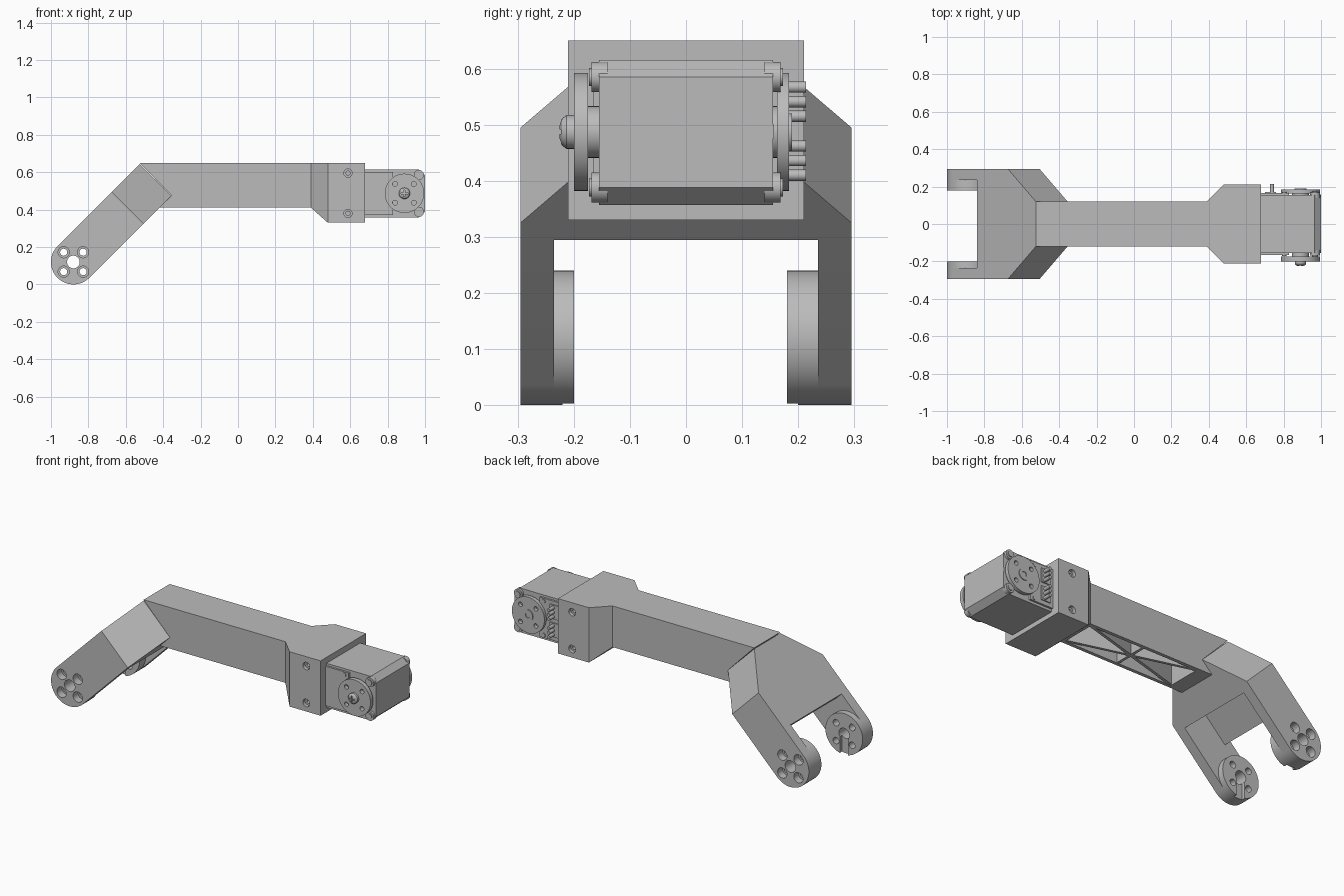
import bpy, bmesh, math
from mathutils import Matrix, Vector

old = bpy.data.objects.get("Cube")
if old:
    bpy.data.objects.remove(old)

grey = bpy.data.materials.new("plain grey")
grey.use_nodes = True
grey.diffuse_color = (0.5, 0.5, 0.5, 1)
grey.node_tree.nodes["Principled BSDF"].inputs["Base Color"].default_value = (0.5, 0.5, 0.5, 1)


def loft(name, loops, matrix=Matrix()):
    """Solid through matching loops of 3D points, capped at both ends."""
    bm = bmesh.new()
    rings = [[bm.verts.new(matrix @ Vector(p)) for p in loop] for loop in loops]
    for a, b in zip(rings, rings[1:]):
        for i in range(len(a)):
            j = (i + 1) % len(a)
            bm.faces.new((a[i], a[j], b[j], b[i]))
    bm.faces.new(rings[0])
    bm.faces.new(rings[-1])
    bmesh.ops.recalc_face_normals(bm, faces=bm.faces)
    mesh = bpy.data.meshes.new(name)
    bm.to_mesh(mesh)
    bm.free()
    mesh.materials.append(grey)
    obj = bpy.data.objects.new(name, mesh)
    bpy.context.collection.objects.link(obj)
    return obj


def side_prism(name, profile, y0, y1, matrix=Matrix()):
    return loft(name, [[(x, y, z) for x, z in profile] for y in (y0, y1)], matrix)


def box(name, x0, x1, y0, y1, z0, z1, matrix=Matrix()):
    return side_prism(name, [(x0, z0), (x1, z0), (x1, z1), (x0, z1)], y0, y1, matrix)


def arc(cx, cz, r, start, end, n):
    angles = [math.radians(start + (end - start) * i / n) for i in range(n + 1)]
    return [(cx + r * math.cos(a), cz + r * math.sin(a)) for a in angles]


def disc(name, cx, cz, r, y0, y1, n=40):
    return side_prism(name, arc(cx, cz, r, 0, 360, n)[:-1], y0, y1)


def cut(targets, cutter):
    cutter.hide_render = True
    for obj in targets:
        mod = obj.modifiers.new("cut", 'BOOLEAN')
        mod.operation = 'DIFFERENCE'
        mod.solver = 'EXACT'
        mod.object = cutter
        bpy.context.view_layer.objects.active = obj
        bpy.ops.object.modifier_apply(modifier=mod.name)
    bpy.data.objects.remove(cutter)


# Fork, laid out along its own axis and then tilted up
PX, PZ, R = -0.88, 0.12, 0.12
SPLIT, END = 0.41, 0.622
tilt = Matrix.Translation((PX, 0, PZ)) @ Matrix.Rotation(math.radians(-45), 4, 'Y')
side_profile = arc(0, 0, R, 90, 270, 32) + [(SPLIT, -R), (SPLIT, R)]
box("fork_top_plate", 0.177, SPLIT, -0.235, 0.235, 0.07, R, tilt)
box("fork_cross_wall", 0.367, SPLIT, -0.235, 0.235, -R, 0.07, tilt)
plan = [(SPLIT, -0.295), (END, -0.12), (END, 0.12), (SPLIT, 0.295)]
loft("fork_shoulder", [[(u, y, v) for u, y in plan] for v in (-R, R)], tilt)

for s, label, inner in ((-1, "right", 0.2), (1, "left", 0.18)):
    arm = side_prism(label + "_fork_arm", side_profile, s * 0.235, s * 0.295, tilt)
    pad = disc(label + "_fork_pad", PX, PZ, R, s * inner, s * 0.235, 64)
    cut([pad], box("slot", PX - 0.027, PX + 0.027, s * (inner - 0.02), s * (inner + 0.02), -0.02, PZ))
    cut([arm, pad], disc("hole", PX, PZ, 0.034, s * 0.1, s * 0.4))
    for dx in (-0.052, 0.052):
        for dz in (-0.052, 0.052):
            cut([arm, pad], disc("hole", PX + dx, PZ + dz, 0.019, s * 0.1, s * 0.4, 24))
            cut([arm], disc("counterbore", PX + dx, PZ + dz, 0.03, s * 0.25, s * 0.4, 24))

# Hollow beam, open underneath and cross braced
beam = side_prism("beam", [(-0.525, 0.65), (-0.355, 0.475), (-0.42, 0.41),
                           (0.39, 0.41), (0.39, 0.65)], -0.12, 0.12)
T0, T1, TY = -0.33, 0.375, 0.1
cut([beam], box("trough", T0, T1, -TY, TY, 0.35, 0.62))
mid = (T0 + T1) / 2
half = math.hypot(T1 - T0, 2 * TY) / 2 - 0.005
slant = math.atan2(2 * TY, T1 - T0)
for angle, length, label in ((slant, half, "first"), (-slant, half, "second"), (math.pi / 2, TY, "middle")):
    turn = Matrix.Translation((mid, 0, 0)) @ Matrix.Rotation(angle, 4, 'Z')
    box(label + "_brace", -length, length, -0.008, 0.008, 0.412, 0.62, turn)

# Flared motor bracket with counterbored screw holes
bracket = loft("motor_bracket", [
    [(x, -w, z0), (x, w, z0), (x, w, 0.65), (x, -w, 0.65)]
    for x, w, z0 in ((0.39, 0.12, 0.41), (0.48, 0.21, 0.33), (0.68, 0.21, 0.33))])
for s in (-1, 1):
    for z in (0.38, 0.595):
        cut([bracket], disc("hole", 0.588, z, 0.022, s * 0.19, s * 0.3, 24))
        cut([bracket], disc("hole", 0.588, z, 0.011, s * 0.15, s * 0.3, 24))

# Motor body with a chamfered nose
body = side_prism("motor_body", [(0.67, 0.357), (0.965, 0.357), (1.0, 0.388), (1.0, 0.585),
                                 (0.965, 0.615), (0.67, 0.615)], -0.155, 0.155)
MX, MZ = 0.89, 0.487
box("nose_key", 0.99, 1.0, 0.12, 0.157, 0.475, 0.5)
for s, label in ((-1, "right"), (1, "left")):
    box(label + "_motor_plate", 0.67, 0.83, s * 0.15, s * 0.166, 0.372, 0.602)
    for z in (0.388, 0.585):
        disc(label + "_nose_lug", 0.967, z, 0.027, s * 0.14, s * 0.168, 24)
        disc(label + "_nose_screw", 0.967, z, 0.016, s * 0.16, s * 0.173, 20)
        disc(label + "_plate_screw", 0.803, z, 0.012, s * 0.16, s * 0.171, 20)

# Output discs with hubs and bolt holes
for s, y0, y1, label in ((-1, 0.175, 0.2, "right"), (1, 0.162, 0.184, "left")):
    horn = disc(label + "_horn_disc", MX, MZ, 0.105, s * y0, s * y1, 64)
    disc(label + "_horn_hub", MX, MZ, 0.046, s * 0.15, s * y0)
    for dx in (-0.05, 0.05):
        for dz in (-0.05, 0.05):
            cut([horn], disc("hole", MX + dx, MZ + dz, 0.013, s * 0.1, s * 0.3, 20))

# Domed cross-head screw on the right, ring boss on the left
dome = loft("horn_screw", [[(x, y, z) for x, z in arc(MX, MZ, r, 0, 360, 32)[:-1]]
                           for y, r in ((-0.195, 0.03), (-0.213, 0.03), (-0.221, 0.024), (-0.225, 0.013))])
for w, h in ((0.018, 0.004), (0.004, 0.018)):
    cut([dome], box("cross", MX - w, MX + w, -0.24, -0.212, MZ - h, MZ + h))
boss = disc("horn_boss", MX, MZ, 0.033, 0.18, 0.189)
cut([boss], disc("hole", MX, MZ, 0.015, 0.17, 0.2, 24))

# Two rows of connector pins beside the left disc
for base in (0.41, 0.515):
    box("connector_block", 0.7, 0.76, 0.15, 0.172, base - 0.015, base + 0.067)
    for i in range(3):
        disc("connector_pin", 0.738, base + 0.026 * i, 0.01, 0.16, 0.214, 16)

# Crisp edges with smooth round walls
for obj in bpy.context.scene.objects:
    if obj.type == 'MESH':
        bpy.ops.object.select_all(action='DESELECT')
        obj.select_set(True)
        bpy.context.view_layer.objects.active = obj
        bpy.ops.object.shade_smooth_by_angle(angle=math.radians(25))
